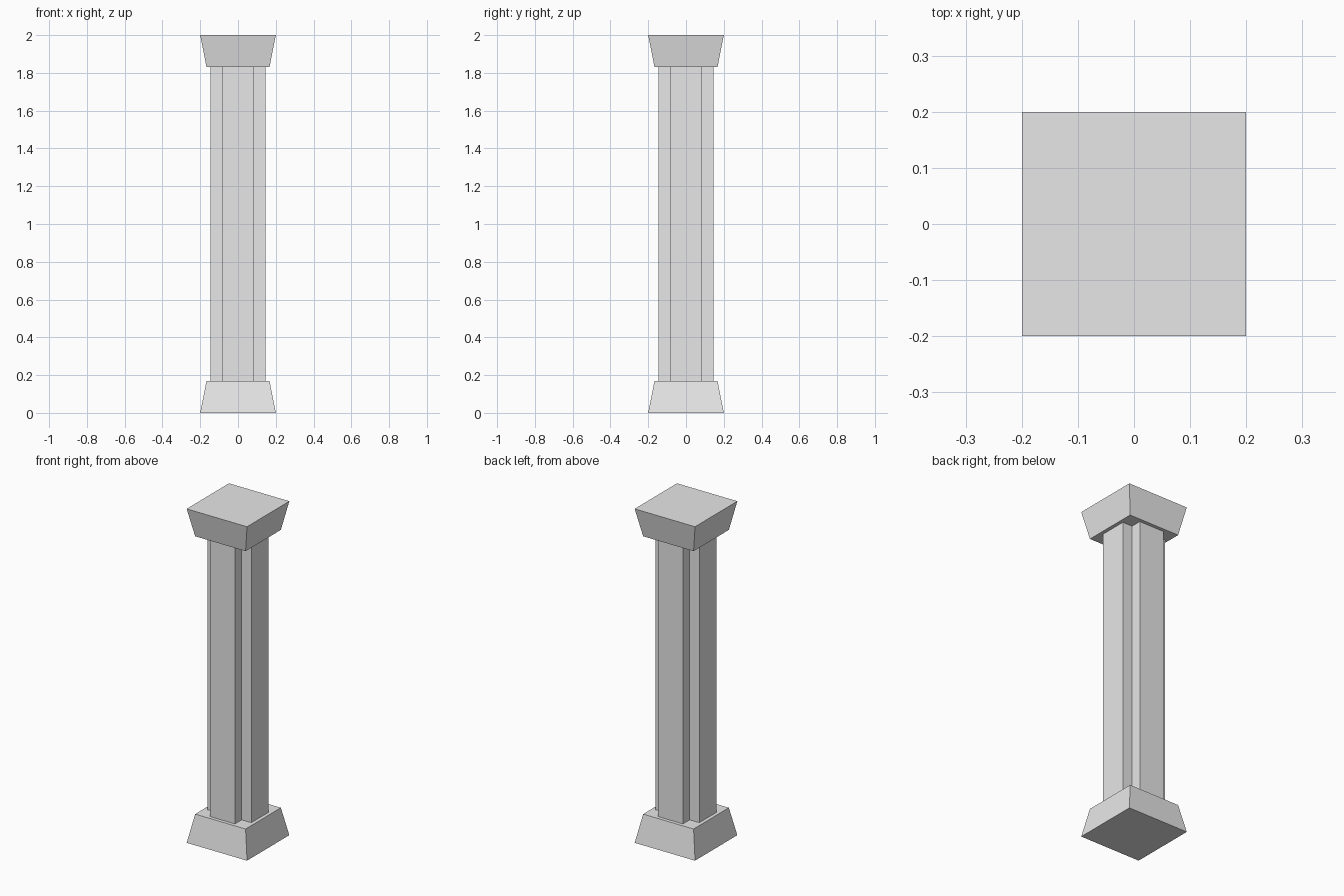
import bpy
import bmesh

old = bpy.data.objects.get("Cube")
if old:
    bpy.data.objects.remove(old, do_unlink=True)

HEIGHT = 2.0
BLOCK_H = 0.168      # height of the plinth and capital
WIDE, NARROW = 0.2, 0.167
ARM, NOTCH = 0.146, 0.082   # half sizes of the cross-shaped shaft

stone = bpy.data.materials.new("pale_grey_stone")
stone.use_nodes = True
stone.diffuse_color = (0.8, 0.8, 0.8, 1)
stone.node_tree.nodes["Principled BSDF"].inputs["Base Color"].default_value = (0.8, 0.8, 0.8, 1)


def loft(name, lower, upper, z0, z1):
    """Closed solid between two outlines with the same point count."""
    bm = bmesh.new()
    a = [bm.verts.new((x, y, z0)) for x, y in lower]
    b = [bm.verts.new((x, y, z1)) for x, y in upper]
    n = len(a)
    for i in range(n):
        j = (i + 1) % n
        bm.faces.new((a[i], a[j], b[j], b[i]))
    bm.faces.new(a[::-1])
    bm.faces.new(b)
    bmesh.ops.recalc_face_normals(bm, faces=bm.faces)
    mesh = bpy.data.meshes.new(name)
    bm.to_mesh(mesh)
    bm.free()
    mesh.materials.append(stone)
    obj = bpy.data.objects.new(name, mesh)
    bpy.context.collection.objects.link(obj)
    return obj


def square(h):
    return [(-h, -h), (h, -h), (h, h), (-h, h)]


def cross(arm, notch):
    """Square outline with a square notch cut from every corner."""
    points = []
    x, y = 1, 0
    for _ in range(4):
        for out, side in ((arm, -notch), (arm, notch), (notch, notch)):
            points.append((x * out - y * side, y * out + x * side))
        x, y = -y, x
    return points


# Flared plinth, notched shaft, flared capital
loft("plinth", square(WIDE), square(NARROW), 0, BLOCK_H)
loft("shaft", cross(ARM, NOTCH), cross(ARM, NOTCH), BLOCK_H, HEIGHT - BLOCK_H)
loft("capital", square(NARROW), square(WIDE), HEIGHT - BLOCK_H, HEIGHT)
